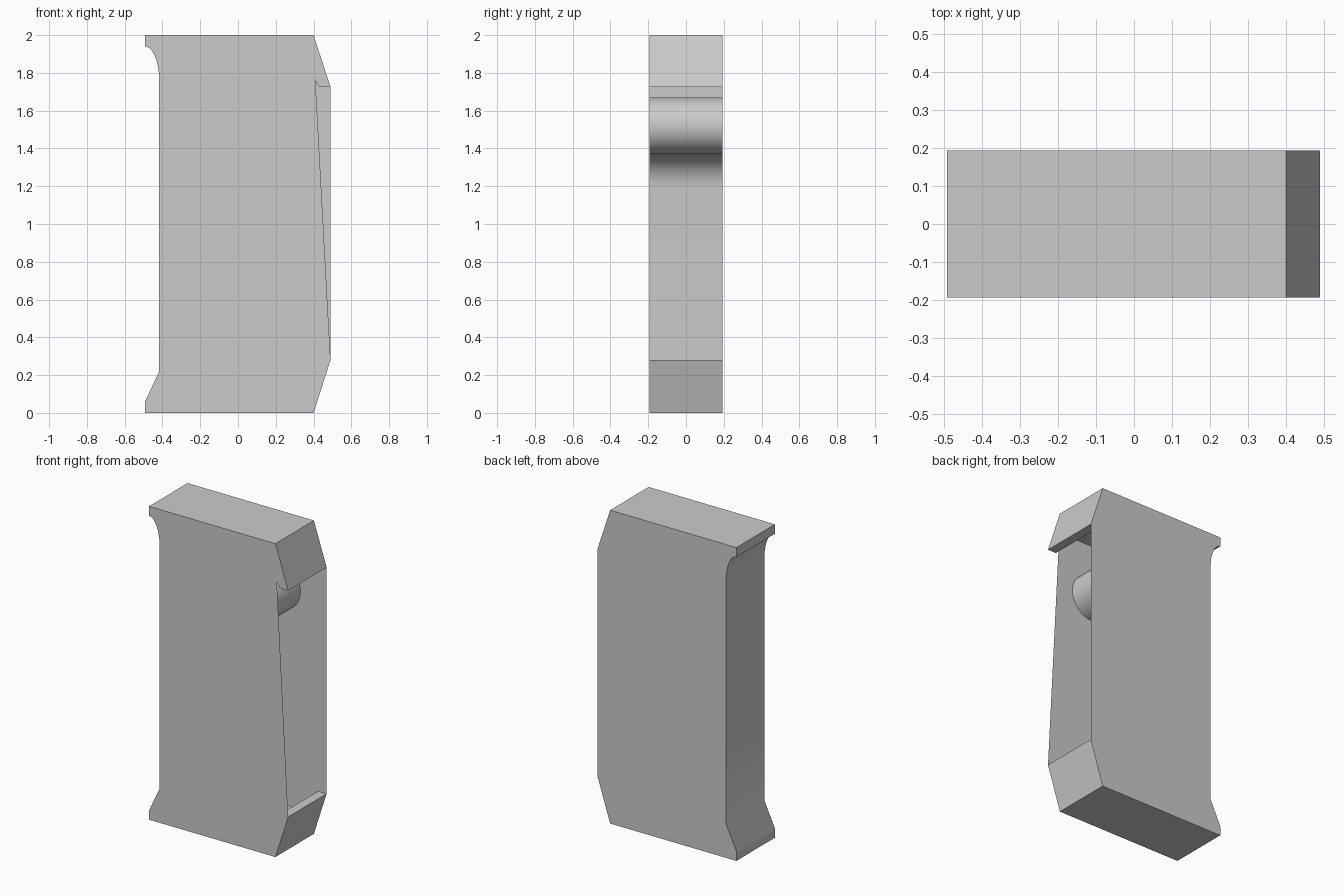
import bpy, bmesh, math

if "Cube" in bpy.data.objects:
    bpy.data.objects.remove(bpy.data.objects["Cube"])

HALF_Y = 0.194


def arc(cx, cz, r, a0, a1, n):
    pts = []
    for i in range(n + 1):
        a = math.radians(a0 + (a1 - a0) * i / n)
        pts.append((cx + r * math.cos(a), cz + r * math.sin(a)))
    return pts


def build(name, strips, caps):
    """strips: open xz profiles swept across y; caps: (outline, y) flat panels."""
    bm = bmesh.new()
    for pts in strips:
        rows = [[bm.verts.new((x, y, z)) for x, z in pts] for y in (-HALF_Y, HALF_Y)]
        for i in range(len(pts) - 1):
            bm.faces.new((rows[0][i], rows[0][i + 1], rows[1][i + 1], rows[1][i]))
    for pts, y in caps:
        f = bm.faces.new([bm.verts.new((x, y, z)) for x, z in pts])
        f.normal_update()
        if f.normal.y * y < 0:
            f.normal_flip()
    bmesh.ops.remove_doubles(bm, verts=bm.verts, dist=0.0005)
    me = bpy.data.meshes.new(name)
    bm.to_mesh(me)
    bm.free()
    ob = bpy.data.objects.new(name, me)
    bpy.context.collection.objects.link(ob)
    bpy.ops.object.select_all(action='DESELECT')
    ob.select_set(True)
    bpy.context.view_layer.objects.active = ob
    bpy.ops.object.shade_smooth_by_angle(angle=math.radians(30))
    return ob


# outer profile: top right lip, over the top, down the left side, to the lower lip
top_curve = [(-0.492 + 0.075 * math.sin(t), 1.76 + 0.18 * math.cos(t))
             for t in [math.pi / 2 * i / 8 for i in range(9)]]
outer = [(0.49, 1.725), (0.40, 2.0), (-0.492, 2.0)] + top_curve + [
    (-0.417, 0.22), (-0.492, 0.06), (-0.492, 0.0), (0.40, 0.0), (0.49, 0.28)]

# side panels: the back one is full height, the front one is cut at a slant
front = outer + [(0.487, 0.335), (0.41, 1.76), (0.43, 1.725)]
build("casing", [outer], [(front, -HALF_Y), (outer, HALF_Y)])

# cavity lining with the rounded nose and the fillet beneath it
WALL = -0.02
nose = arc(0.155, 1.52, 0.15, 90, -90, 20)
fillet = arc(0.155, 1.195, 0.175, 90, 180, 10)
lining = [(0.49, 1.725), (0.43, 1.725), (0.41, 1.76), (0.375, 1.87), (WALL, 1.87),
          (WALL, 1.67)] + nose + fillet[1:] + [
          (WALL, 0.13), (0.38, 0.13), (0.43, 0.28), (0.49, 0.28)]
build("cavity_lining", [lining[::-1]], [])
